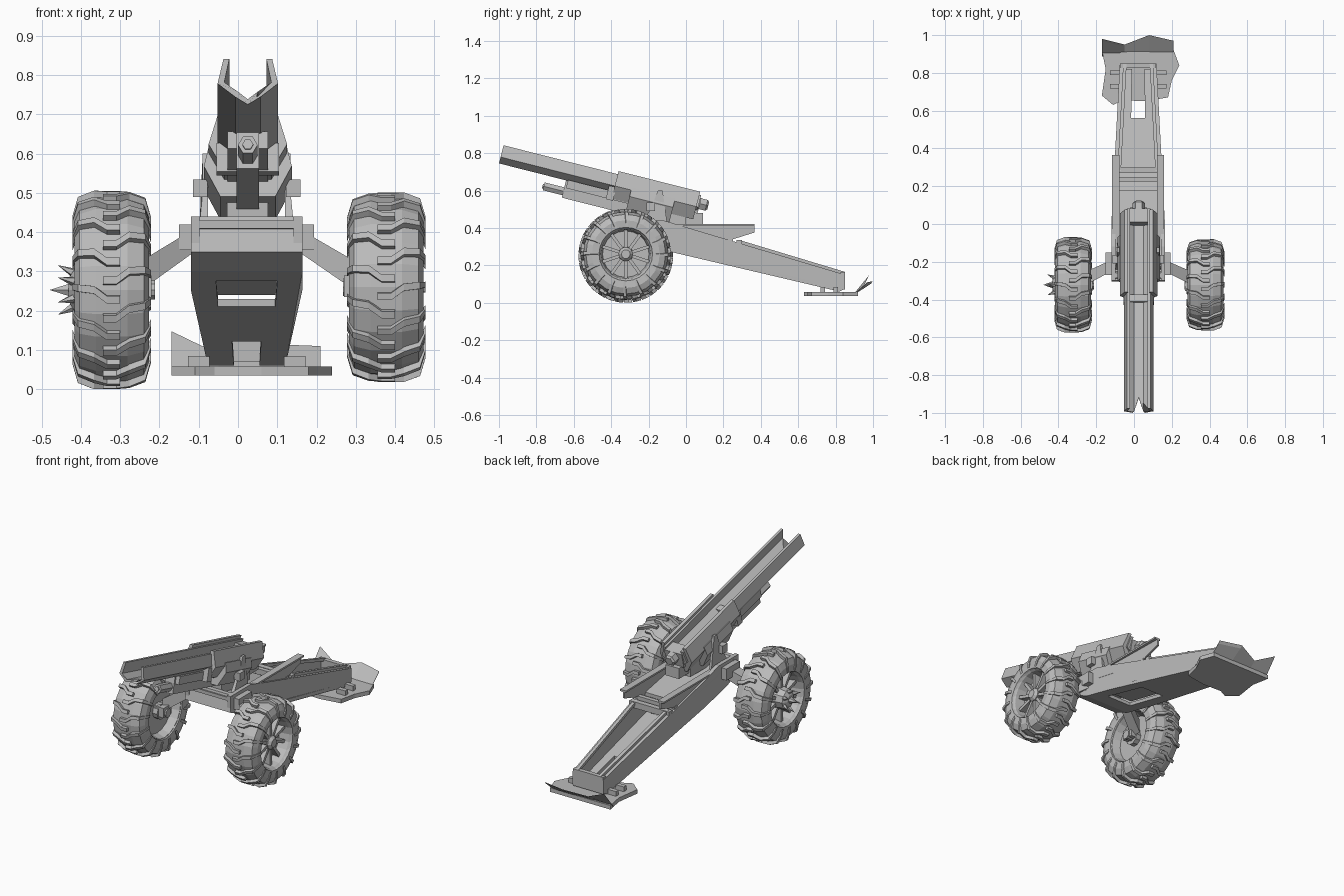
import bpy, bmesh, math
from mathutils import Matrix, Vector

cube = bpy.data.objects.get("Cube")
if cube:
    bpy.data.objects.remove(cube, do_unlink=True)

grey = bpy.data.materials.new("plain grey")
grey.use_nodes = True
grey.diffuse_color = (0.5, 0.5, 0.5, 1)
for node in grey.node_tree.nodes:
    if node.type == 'BSDF_PRINCIPLED':
        node.inputs["Base Color"].default_value = (0.5, 0.5, 0.5, 1)
        node.inputs["Roughness"].default_value = 0.8

CX = 0.022


def finish(bm, name, M=None):
    if M is not None:
        bmesh.ops.transform(bm, matrix=M, verts=bm.verts)
    bmesh.ops.remove_doubles(bm, verts=bm.verts, dist=1e-5)
    bmesh.ops.recalc_face_normals(bm, faces=bm.faces)
    mesh = bpy.data.meshes.new(name)
    bm.to_mesh(mesh)
    bm.free()
    mesh.materials.append(grey)
    ob = bpy.data.objects.new(name, mesh)
    bpy.context.scene.collection.objects.link(ob)
    return ob


def loft(bm, loops, cap=True):
    rings = [[bm.verts.new(p) for p in loop] for loop in loops]
    n = len(rings[0])
    for a, b in zip(rings, rings[1:]):
        for i in range(n):
            j = (i + 1) % n
            bm.faces.new((a[i], a[j], b[j], b[i]))
    if cap:
        bm.faces.new(rings[0])
        bm.faces.new(rings[-1][::-1])


def slab(name, a, b, M=None):
    bm = bmesh.new()
    loft(bm, [a, b])
    return finish(bm, name, M)


def box(name, x, y, z, M=None):
    def ring(h):
        return [(x[0], y[0], h), (x[1], y[0], h), (x[1], y[1], h), (x[0], y[1], h)]
    return slab(name, ring(z[0]), ring(z[1]), M)


def side_plate(name, pts, fa, fb):
    # outline in y, z between two x functions
    return slab(name, [(fa(y), y, z) for y, z in pts], [(fb(y), y, z) for y, z in pts])


def lathe(name, prof, n, M):
    # closed profile of (x, radius) turned about x
    bm = bmesh.new()
    loops = []
    for k in range(n + 1):
        t = math.tau * k / n
        loops.append([(x, r * math.cos(t), r * math.sin(t)) for x, r in prof])
    loft(bm, loops, cap=False)
    bmesh.ops.remove_doubles(bm, verts=bm.verts, dist=1e-5)
    bmesh.ops.dissolve_degenerate(bm, edges=bm.edges, dist=1e-5)
    return finish(bm, name, M)


def mirrored(half):
    # half runs from the left end to the centre point on u = 0
    return half + [(-u, v) for u, v in half[-2::-1]]


# ---- Wheels
def wheel(side, loc, scale, spiked):
    M = Matrix.Translation(loc) @ Matrix.Diagonal((side, scale, scale, 1))
    half = [(-.07, .14), (-.092, .15), (-.095, .19), (-.082, .223), (-.04, .238)]
    lathe(side_name(side) + "_tyre", half + [(-x, r) for x, r in half[::-1]], 24, M)
    lathe(side_name(side) + "_rim", [(.02, 0), (.02, .13), (.075, .14), (.088, .15), (.09, .166),
          (-.09, .166), (-.085, .145), (-.04, .13), (-.04, 0)], 20, M)
    lathe(side_name(side) + "_hub", [(.075, 0), (.075, .025), (.06, .04), (-.07, .045), (-.07, .025),
          (-.11, .025), (-.11, 0)], 10, M)
    # tread lugs wrap from sidewall to the middle, staggered on both sides
    bm = bmesh.new()
    path = [(.096, .175, -.04), (.086, .224, -.02), (.045, .24, 0), (.012, .24, .1), (-.022, .24, .1)]
    count = 16
    for k in range(count):
        for s in (1, -1):
            base = math.tau * (k + (0.5 if s < 0 else 0)) / count
            loops = []
            for x, r, t in path:
                loops.append([Vector((s * (x + (.004 if r < .2 else 0)), rr * math.cos(base + t + d),
                                      rr * math.sin(base + t + d)))
                              for d, rr in ((-.045, r - .02), (.045, r - .02),
                                            (.038, r + .013), (-.038, r + .013))])
            loft(bm, loops)
    finish(bm, side_name(side) + "_tread", M)
    # spokes
    for k in range(10):
        box(f"{side_name(side)}_spoke_{k}", (.015, .055), (-.009, .009), (.03, .142),
            M @ Matrix.Rotation(math.tau * k / 10, 4, 'X'))
    if spiked:
        lathe("spike_plate", [(.02, 0), (.02, .065), (.095, .055), (.11, .03), (.11, 0)], 10, M)
        lathe("centre_spike", [(.09, 0), (.09, .025), (.158, 0)], 6, M)
        for k in range(6):
            tilt = (Matrix.Rotation(math.tau * k / 6, 4, 'X') @ Matrix.Translation((.085, 0, .038))
                    @ Matrix.Rotation(-.45, 4, 'Y'))
            lathe(f"outer_spike_{k}", [(0, 0), (0, .016), (.058, 0)], 5, M @ tilt)


def side_name(side):
    return "left" if side > 0 else "right"


wheel(-1, (-.322, -.322, .253), 1.0, True)
wheel(1, (.378, -.322, .26), .955, False)


# ---- Trail: open tapering box with floor openings
def hw(y):
    return .142 if y < 0 else .142 - .045 * y / .85


def floor_z(y):
    return .06 + .235 * (.82 - y)


def top_z(y):
    return .44 if y < -.12 else .44 - .29 * (y + .12) / .97


def deck(name, y0, y1, f0, f1, low, thick):
    pts = [(f, y) for y in (y0, y1) for f in ((f0, f1) if y == y0 else (f1, f0))]
    slab(name, [(CX + f * hw(y), y, low(y)) for f, y in pts],
         [(CX + f * hw(y), y, low(y) + thick) for f, y in pts])


WALL = [(-.3, .35), (-.3, .44), (-.12, .44), (0, top_z(0)), (.85, .15), (.85, .075), (.82, .06),
        (0, floor_z(0)), (-.2, floor_z(-.2))]
for s in (1, -1):
    n = side_name(s)
    side_plate(n + "_trail_wall", WALL, lambda y: CX + s * hw(y), lambda y: CX + s * (hw(y) - .022))
    deck(n + "_floor_front_strip", -.1, .18, s * .55, s * .98, floor_z, .02)
    deck(n + "_floor_rear_strip", .56, .82, s * .33, s * .98, floor_z, .02)
    # long rail on top of the wall
    rail = [(.28, .32), (.28, .337), (.85, .165), (.85, .148)]
    side_plate(n + "_trail_rail", rail, lambda y: CX + s * (hw(y) - .018), lambda y: CX + s * (hw(y) - .036))
    # triangular side bracket reaching rearward
    wing = [(-.18, .44), (-.13, .415), (.365, .415), (.365, .375), (.22, .33), (-.12, .36), (-.2, .38)]
    side_plate(n + "_side_bracket", wing, lambda y: CX + s * .108, lambda y: CX + s * (.132 - .012 * (y > 0)))
    side_plate(n + "_bracket_lip", [(-.15, .41), (-.15, .42), (.365, .42), (.365, .41)],
               lambda y: CX + s * .1, lambda y: CX + s * .138)
    # upright support under the gun
    side_plate(n + "_gun_support", [(-.24, .42), (-.1, .42), (-.125, .6), (-.15, .6), (-.19, .5)],
               lambda y: CX + s * .098, lambda y: CX + s * (.12 if y < -.2 else .112))
    xs = sorted((CX + s * .1, CX + s * .137))
    box(n + "_trunnion", xs, (-.21, -.165), (.49, .535))
    # suspension arm and its mounting block
    xs = sorted((CX + s * .14, CX + s * .172))
    box(n + "_arm_block", xs, (-.27, -.15), (.355, .42))
    outer = .30 if s > 0 else -.25

    def ring(x, y0, y1, z0, z1):
        return [(x, y0, z0), (x, y1, z0), (x, y1, z1), (x, y0, z1)]
    slab(n + "_axle_arm", ring(CX + s * .14, -.25, -.19, .345, .405), ring(outer, -.32, -.25, .25, .325))
    xs = sorted((outer - s * .03, outer + s * .04))
    box(n + "_axle_end", xs, (-.355, -.285), (.235, .29))

deck("front_floor", -.2, -.1, -.98, .98, floor_z, .02)
deck("middle_floor", .18, .56, -.98, .98, floor_z, .02)
deck("belly_recess", -.1, .18, -.6, .6, lambda y: floor_z(y) + .03, .01)
deck("top_deck", -.3, .18, -.98, .98, lambda y: top_z(y) - .03, .02)
side_plate("front_plate", [(-.305, .35), (-.285, .44), (-.26, .44), (-.19, floor_z(-.2)), (-.2, floor_z(-.2))],
           lambda y: CX - .142, lambda y: CX + .142)
box("rear_crossbar", (CX - .095, CX + .095), (.825, .85), (.07, .165))
box("front_crossbar", (CX - .125, CX + .125), (.27, .3), (.3, .335))
box("middle_crossbar", (CX - .125, CX + .125), (.225, .25), (.315, .345))
box("gun_pedestal", (CX - .05, CX + .055), (-.26, 0), (.4, .5))
box("lower_breech_box", (CX - .04, CX + .045), (0, .09), (.42, .48))

# ---- Spade at the rear end
outline = [(-.17, .92), (-.15, .82), (-.17, .68), (-.11, .63), (-.06, .655), (.06, .65), (.18, .67),
           (.2, .76), (.24, .84), (.21, .92)]
slab("spade_plate", [(x, y, .035) for x, y in outline], [(x, y, .058) for x, y in outline])
edge = [(-.17, .98, .148), (-.05, .95, .09), (.08, 1, .115), (.21, .97, .11)]
for k, (a, b) in enumerate(zip(edge, edge[1:])):
    blade = [(a[0], .9, .05), a, b, (b[0], .9, .05)]
    slab(f"spade_blade_{k}", blade, [(x, y - .012, z - .014) for x, y, z in blade])
for s in (1, -1):
    for y in (.73, .8):
        xs = sorted((CX + s * .095, CX + s * .15))
        box(f"{side_name(s)}_spade_lug", xs, (y - .012, y + .012), (.05, .085))

# ---- Gun, in a frame running from muzzle to breech
GUN = Matrix.Translation((.025, -1, .745)) @ Matrix.Rotation(math.radians(-14.2), 4, 'X')


def trough(name, outer, inner, s0, s1, notch=0):
    sec = mirrored(outer) + mirrored(inner)[::-1]
    slab(name, [(u, s0 + (notch if u == 0 else 0), v) for u, v in sec], [(u, s1, v) for u, v in sec], GUN)


trough("barrel", [(-.062, .1), (-.077, .035), (-.032, 0), (0, 0)],
       [(-.047, .1), (-.06, .038), (-.026, .014), (0, .014)], 0, 1.09, .08)
trough("barrel_sleeve", [(-.075, .117), (-.1, .035), (-.06, -.035), (0, -.035)],
       [(-.056, .117), (-.07, .035), (-.032, .005), (0, .005)], .63, 1.08)
trough("cradle", [(-.1, .05), (-.112, 0), (-.07, -.08), (0, -.08)],
       [(-.09, .05), (-.09, .02), (-.055, -.03), (0, -.03)], .72, .96)
box("recoil_wings", (-.052, .052), (.38, .9), (-.04, .005), GUN)
box("recoil_housing", (-.029, .029), (.37, 1.05), (-.095, .005), GUN)
box("barrel_clamp", (-.08, .08), (.6, .64), (-.045, .03), GUN)
ALONG = GUN @ Matrix.Translation((0, 0, -.06)) @ Matrix.Rotation(math.radians(90), 4, 'Z')
lathe("recoil_rod", [(.262, 0), (.262, .025), (.4, .025), (.4, 0)], 6, ALONG)
lathe("recoil_rod_nut", [(.255, 0), (.255, .014), (.27, .014), (.27, 0)], 6, ALONG)
box("breech_block", (-.055, .055), (1.02, 1.095), (.0, .085), GUN)
BREECH = GUN @ Matrix.Translation((0, 0, .055)) @ Matrix.Rotation(math.radians(90), 4, 'Z')
lathe("breech_nut", [(1.08, 0), (1.08, .034), (1.13, .034), (1.14, .024), (1.14, 0)], 6, BREECH)
